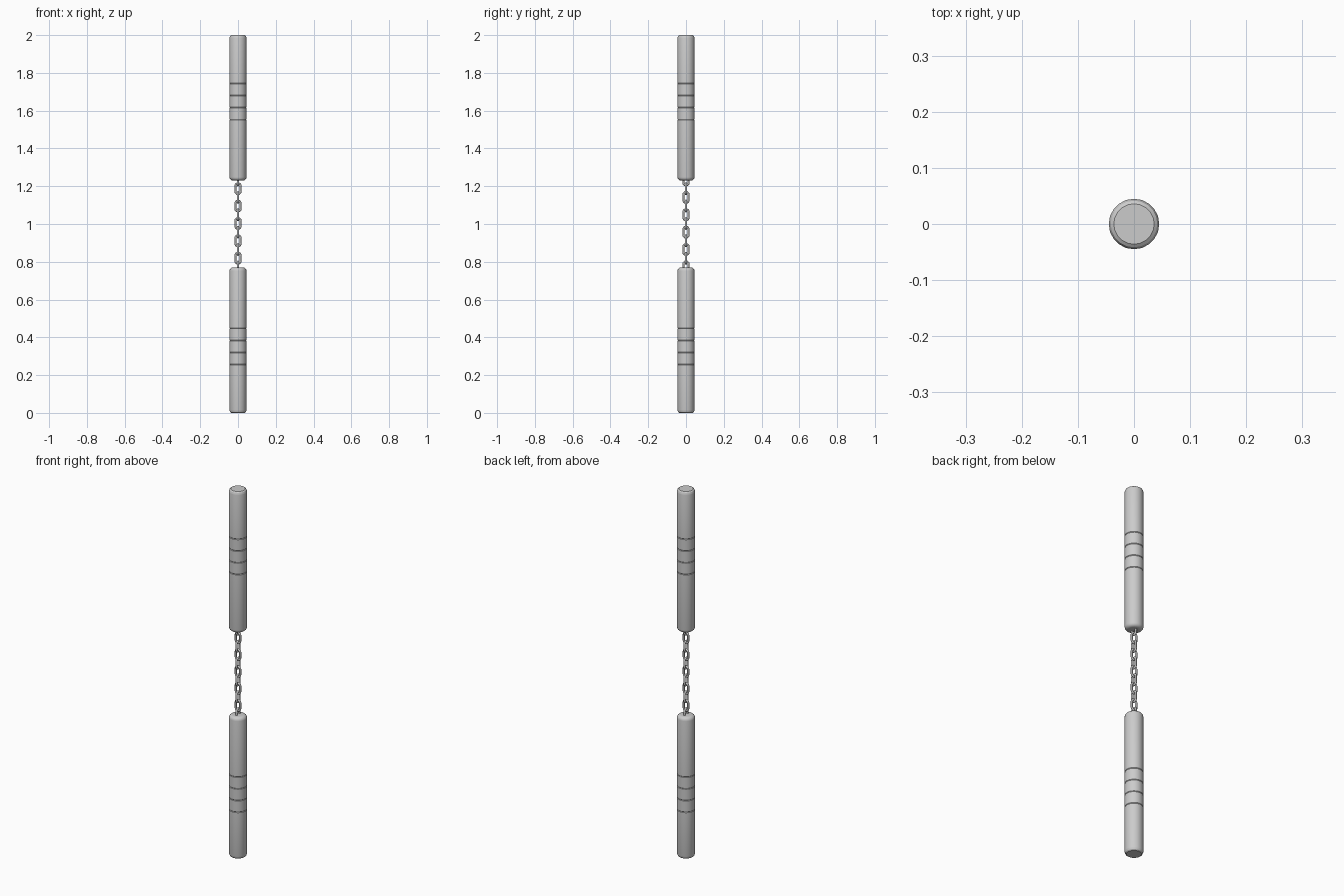
import bpy, bmesh, math

if "Cube" in bpy.data.objects:
    bpy.data.objects.remove(bpy.data.objects["Cube"])

R, LENGTH, SIDES = 0.045, 0.77, 20
LINK_COUNT, PITCH = 11, 0.046


def finish(name, bm, angle):
    bmesh.ops.recalc_face_normals(bm, faces=bm.faces[:])
    mesh = bpy.data.meshes.new(name)
    bm.to_mesh(mesh)
    bm.free()
    obj = bpy.data.objects.new(name, mesh)
    bpy.context.collection.objects.link(obj)
    bpy.ops.object.select_all(action='DESELECT')
    obj.select_set(True)
    bpy.context.view_layer.objects.active = obj
    bpy.ops.object.shade_smooth_by_angle(angle=math.radians(angle))
    return obj


def bridge(bm, rings, closed=False):
    pairs = list(zip(rings, rings[1:])) + ([(rings[-1], rings[0])] if closed else [])
    for a, b in pairs:
        n = len(a)
        for i in range(n):
            j = (i + 1) % n
            bm.faces.new((a[i], a[j], b[j], b[i]))


# Turned handle: outer end at z=0, chain end at z=LENGTH; flip puts it on top
def handle(name, flip):
    profile = [(0.036, 0), (0.0415, 0.004), (R - 0.0005, 0.012), (R, 0.014)]
    for k in range(4):  # fine grip grooves
        z = 0.256 + 0.064 * k
        profile += [(R, z - 0.0025), (R - 0.002, z), (R, z + 0.0025)]
    for i in range(5):  # rounded shoulder
        a = math.pi / 2 * i / 4
        profile.append((R - 0.018 * (1 - math.cos(a)), LENGTH - 0.018 * (1 - math.sin(a))))
    bm = bmesh.new()
    rings = []
    for r, z in profile:
        zz = 2 - z if flip else z
        rings.append([bm.verts.new((r * math.cos(2 * math.pi * i / SIDES),
                                    r * math.sin(2 * math.pi * i / SIDES), zz))
                      for i in range(SIDES)])
    bridge(bm, rings)
    bm.faces.new(rings[0])
    bm.faces.new(rings[-1])
    return finish(name, bm, 32)


# Oval chain link: round wire swept along a stadium path
def link(name, z0, along_y):
    wire, bend, straight, seg, sides = 0.0055, 0.0135, 0.015, 8, 8
    bm = bmesh.new()
    rings = []
    for half in (1, -1):
        for i in range(seg + 1):
            a = math.pi * i / seg + (0 if half == 1 else math.pi)
            ring = []
            for k in range(sides):
                t = 2 * math.pi * k / sides
                rad = bend + wire * math.cos(t)
                u, v, w = rad * math.cos(a), wire * math.sin(t), rad * math.sin(a)
                x, y = (v, u) if along_y else (u, v)
                ring.append(bm.verts.new((x, y, z0 + half * straight + w)))
            rings.append(ring)
    bridge(bm, rings, closed=True)
    return finish(name, bm, 60)


handle("lower_handle", False)
handle("upper_handle", True)

# Chain: alternate links turned a quarter; end links sink into the handles
for n in range(LINK_COUNT):
    link(f"chain_link_{n + 1}", 1.003 + (n - LINK_COUNT // 2) * PITCH, n % 2 == 0)
